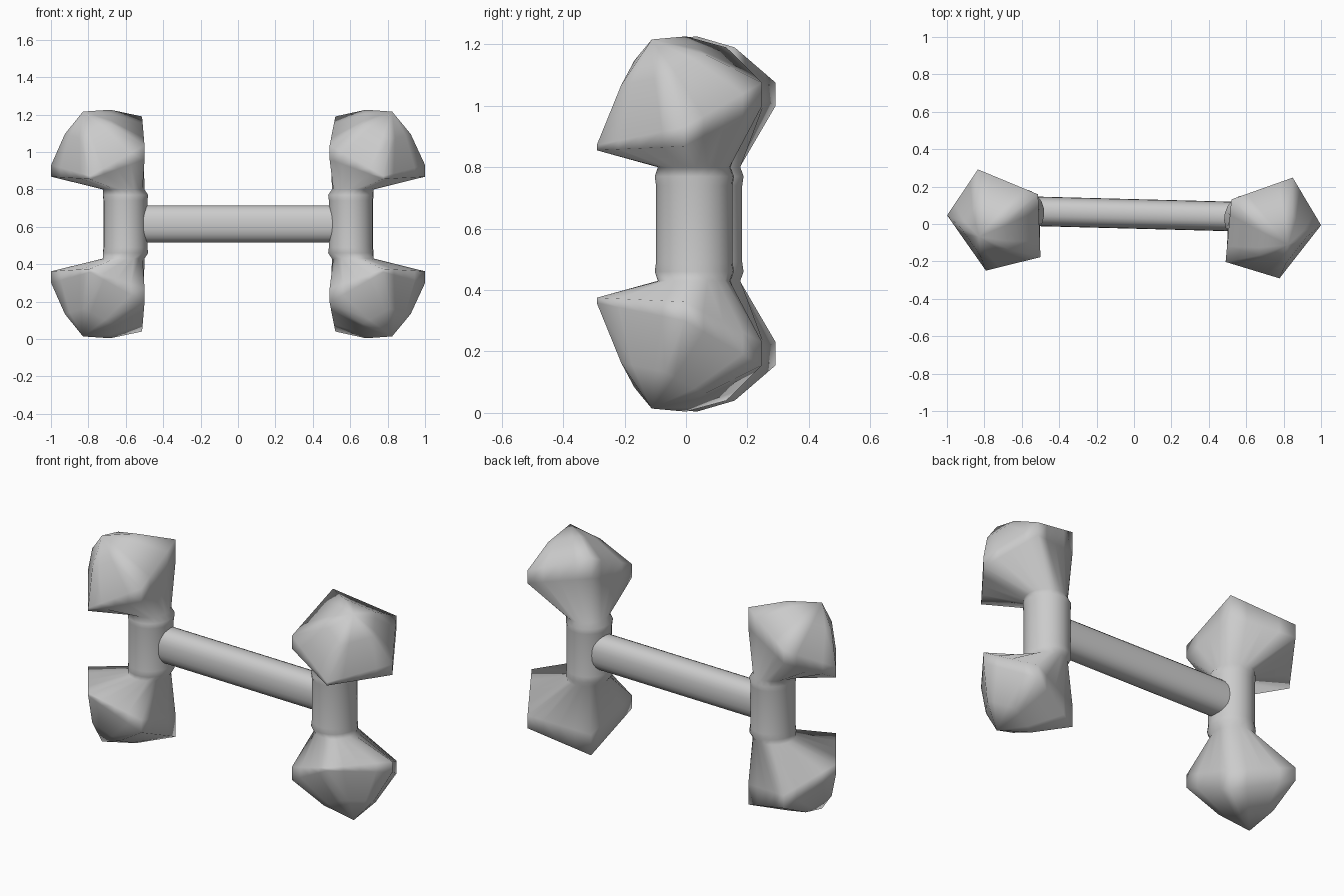
import bpy, bmesh, math
from mathutils import Vector

if "Cube" in bpy.data.objects:
    bpy.data.objects.remove(bpy.data.objects["Cube"])

MID = 0.615            # height of the bar, plane of vertical symmetry
TURN = math.radians(-1.5)
N = 20                 # points per ring


def circle(r, z, cx=0.603, cy=0.043):
    start = math.radians(5)
    return [Vector((cx + r * math.cos(start + i * math.tau / N),
                    cy + r * 1.06 * math.sin(start + i * math.tau / N), z)) for i in range(N)]


def resample(corners):
    k = N // len(corners)
    return [corners[i].lerp(corners[(i + 1) % len(corners)], j / k)
            for i in range(len(corners)) for j in range(k)]


def finish(ob, angle):
    bpy.ops.object.select_all(action='DESELECT')
    bpy.context.view_layer.objects.active = ob
    ob.select_set(True)
    bpy.ops.object.shade_smooth_by_angle(angle=math.radians(angle))


# Knobs: round upright flaring into a tilted five-cornered cap, mirrored to four
# (x, y, lower z, upper z) of each cap corner
cap = ((1.0, 0.02, 0.868, 0.93), (0.842, 0.27, 1.0, 1.075), (0.517, 0.145, 1.07, 1.19),
       (0.495, -0.19, 0.96, 1.035), (0.785, -0.27, 0.855, 0.872))
lower = [Vector((x, y, z - MID)) for x, y, z, _ in cap]
upper = [Vector((x, y, z - MID)) for x, y, _, z in cap]
centre = sum(upper, Vector()) / 5
axis = Vector((0.42, -0.36, 0.83)).normalized()
rim = resample(upper)
dome = [centre.lerp(p, 0.5) + axis * 0.145 for p in rim]
rings = [circle(0.118, 0), circle(0.118, 0.125), circle(0.122, 0.155),
         circle(0.112, 0.185, 0.613), resample(lower), rim, dome]

bm = bmesh.new()
loops = [[bm.verts.new(p) for p in ring] for ring in rings]
for lo, hi in zip(loops, loops[1:]):
    for i in range(N):
        j = (i + 1) % N
        bm.faces.new((lo[i], lo[j], hi[j], hi[i]))
pole = bm.verts.new(centre + axis * 0.235)
for i in range(N):
    bm.faces.new((loops[-1][i], loops[-1][(i + 1) % N], pole))
bmesh.ops.recalc_face_normals(bm, faces=bm.faces)
mesh = bpy.data.meshes.new("end_knobs")
bm.to_mesh(mesh)
bm.free()
knobs = bpy.data.objects.new("end_knobs", mesh)
bpy.context.collection.objects.link(knobs)
knobs.location.z = MID
knobs.rotation_euler.z = TURN
finish(knobs, 100)
mirror = knobs.modifiers.new("mirror", 'MIRROR')
mirror.use_axis = (True, False, True)

# Cross bar: slightly boxy oval rod between the two uprights
bpy.ops.mesh.primitive_cylinder_add(vertices=24, radius=1, depth=1.2,
                                    end_fill_type='NOTHING')
bar = bpy.context.object
bar.name = "cross_bar"
boxy = lambda t: math.copysign(abs(t) ** 0.85, t)
for v in bar.data.vertices:
    x, y, z = v.co
    v.co = (z, boxy(y) * 0.079, -boxy(x) * 0.1)
bar.location = (0, 0.054, MID)
bar.rotation_euler.z = TURN
finish(bar, 60)
